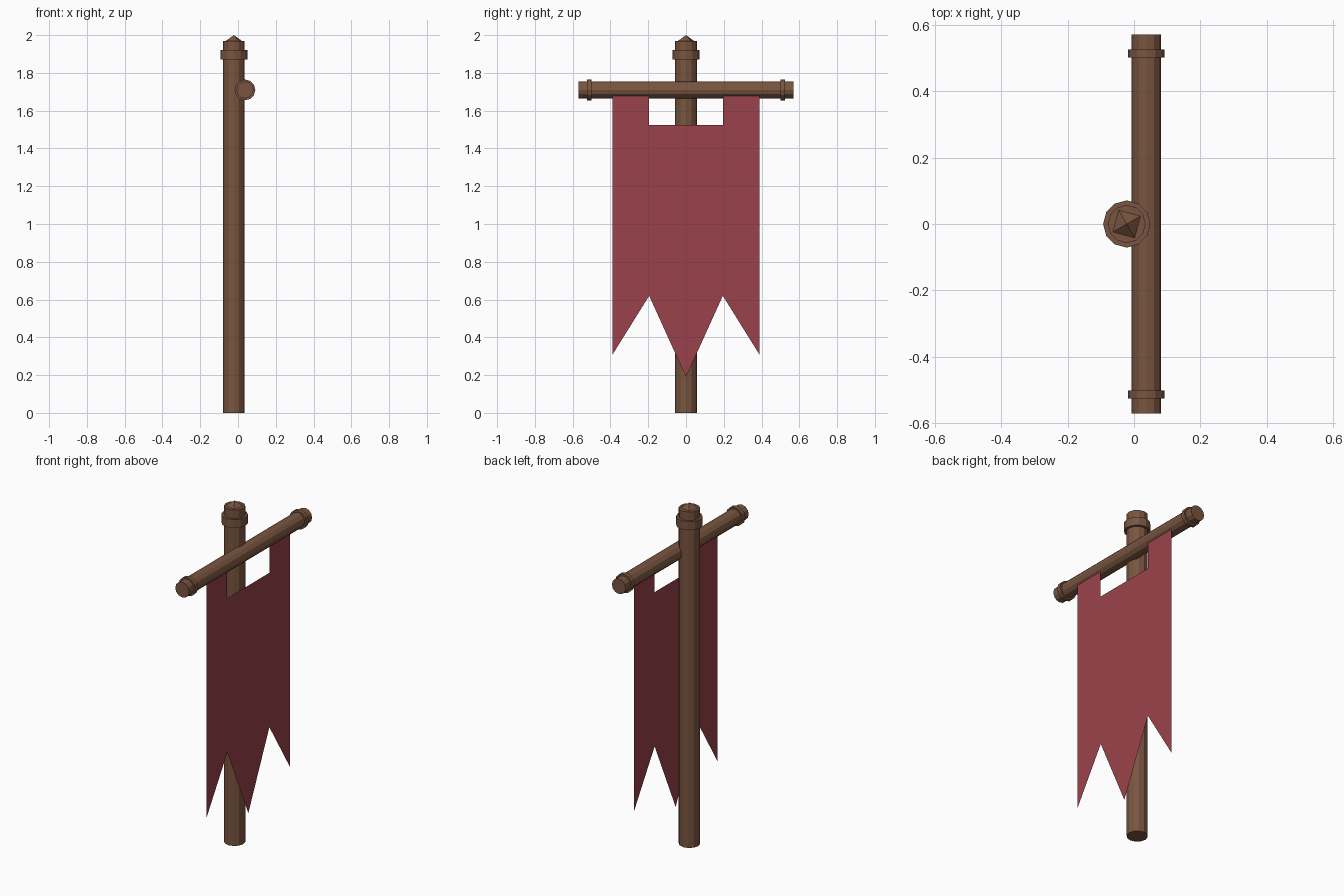
import bpy, math

if "Cube" in bpy.data.objects:
    bpy.data.objects.remove(bpy.data.objects["Cube"])


def material(name, color):
    m = bpy.data.materials.new(name)
    m.diffuse_color = color
    m.use_nodes = True
    m.node_tree.nodes["Principled BSDF"].inputs["Base Color"].default_value = m.diffuse_color
    return m


wood = material("brown_wood", (0.19, 0.09, 0.05, 1))
cloth = material("red_cloth", (0.32, 0.055, 0.07, 1))


def rod(name, radius, start, end, x, z=None, sides=12):
    """Upright rod from start to end, or a rod along y when z is given."""
    mid, length = (start + end) / 2, end - start
    along_y = z is not None
    bpy.ops.mesh.primitive_cylinder_add(
        vertices=sides, radius=radius, depth=length,
        location=(x, mid, z) if along_y else (x, 0, mid),
        rotation=(math.pi / 2, 0, 0) if along_y else (0, 0, math.pi / 2))
    ob = bpy.context.object
    ob.name = name
    ob.data.materials.append(wood)


# Upright pole with collar
POLE_X = -0.022
rod("pole", 0.057, 0, 1.97, POLE_X)
rod("pole_collar", 0.071, 1.87, 1.92, POLE_X)

# Shallow four-sided point on top of the pole
bpy.ops.mesh.primitive_cone_add(vertices=4, radius1=0.048, radius2=0, depth=0.03,
                                location=(POLE_X, 0, 1.985),
                                rotation=(0, 0, math.radians(30)))
tip = bpy.context.object
tip.name = "pole_tip"
tip.data.materials.append(wood)

# Crossbar with a band near each end
BAR_X, BAR_Z = 0.037, 1.71
rod("crossbar", 0.045, -0.57, 0.57, BAR_X, BAR_Z)
for side, y in (("left", -0.513), ("right", 0.513)):
    rod("crossbar_band_" + side, 0.055, y - 0.012, y + 0.012, BAR_X, BAR_Z)

# Thin banner: half outline in (y, z), mirrored across y = 0
half = [(0, 1.525), (0.197, 1.525), (0.197, 1.69), (0.388, 1.69),
        (0.388, 0.31), (0.195, 0.62), (0, 0.19)]
outline = half[::-1] + [(-y, z) for y, z in half[1:-1]]
mesh = bpy.data.meshes.new("banner")
mesh.from_pydata([(0.067, y, z) for y, z in outline], [], [list(range(len(outline)))])
mesh.materials.append(cloth)
banner = bpy.data.objects.new("banner", mesh)
bpy.context.collection.objects.link(banner)
